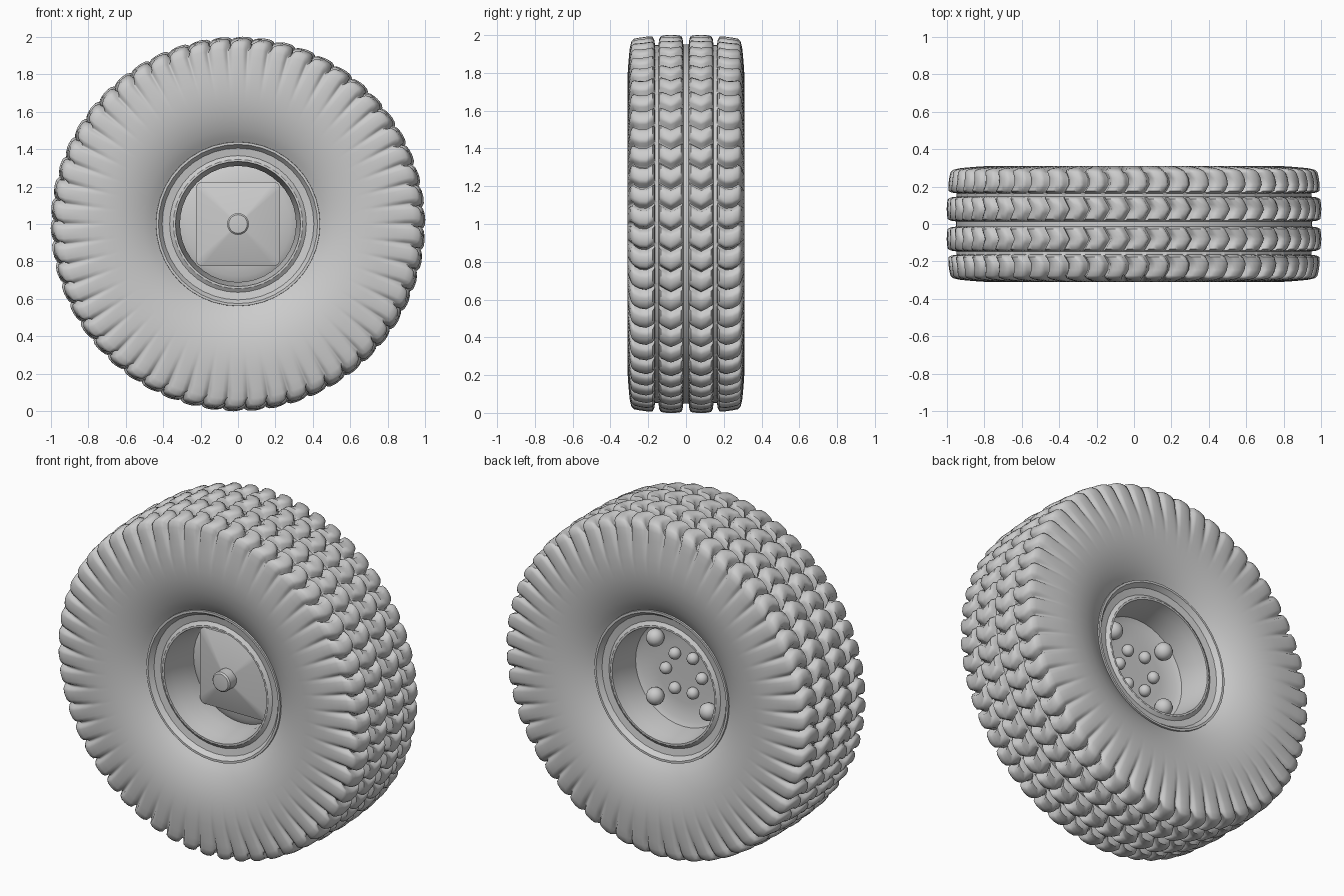
import bpy, bmesh, math
from mathutils import Matrix, Vector

if "Cube" in bpy.data.objects:
    bpy.data.objects.remove(bpy.data.objects["Cube"])

CZ = 1.0        # axle height
BLOCKS = 54     # tread blocks per rib


def finish(name, bm, angle=35):
    bmesh.ops.recalc_face_normals(bm, faces=bm.faces)
    me = bpy.data.meshes.new(name)
    bm.to_mesh(me)
    bm.free()
    ob = bpy.data.objects.new(name, me)
    bpy.context.collection.objects.link(ob)
    bpy.ops.object.select_all(action='DESELECT')
    ob.select_set(True)
    bpy.context.view_layer.objects.active = ob
    bpy.ops.object.shade_smooth_by_angle(angle=math.radians(angle))
    return ob


def skin(bm, rings, close=False):
    n = len(rings[0])
    pairs = list(zip(rings, rings[1:]))
    if close:
        pairs.append((rings[-1], rings[0]))
    for a, b in pairs:
        for i in range(n):
            j = (i + 1) % n
            bm.faces.new((a[i], a[j], b[j], b[i]))


def ring(bm, y, r, seg):
    return [bm.verts.new((r * math.cos(2 * math.pi * i / seg), y,
                          CZ + r * math.sin(2 * math.pi * i / seg))) for i in range(seg)]


def lathe(name, profile, seg, close=False, angle=35):
    bm = bmesh.new()
    skin(bm, [ring(bm, y, r, seg) for y, r in profile], close)
    if not close:
        for y_r in (profile[0], profile[-1]):
            if y_r[1] < 0.1:
                vs = [v for v in bm.verts if abs(v.co.y - y_r[0]) < 1e-5
                      and abs(math.hypot(v.co.x, v.co.z - CZ) - y_r[1]) < 1e-4]
                bm.faces.new(vs)
    return finish(name, bm, angle)


# Tyre: half profile as (y, radius, gap depth, sideways gap depth, chevron shift)
half = [
    (0.000, 0.950, 0, 0, 0), (0.014, 0.950, 0, 0, 0), (0.018, 0.980, 0.025, 0, 0),
    (0.026, 0.996, 0.042, 0, 0.05), (0.055, 1.000, 0.045, 0, 0.2),
    (0.080, 1.000, 0.045, 0, 0.32), (0.105, 1.000, 0.045, 0, 0.2),
    (0.133, 0.995, 0.042, 0, 0.05), (0.142, 0.978, 0.025, 0, 0),
    (0.146, 0.948, 0, 0, 0), (0.164, 0.948, 0, 0, 0),
    (0.168, 0.975, 0.025, 0, 0), (0.177, 0.992, 0.043, 0, 0.08),
    (0.210, 0.992, 0.047, 0, 0.25), (0.245, 0.987, 0.048, 0, 0.22),
    (0.275, 0.981, 0.045, 0.005, 0.1), (0.289, 0.968, 0.035, 0.015, 0.04),
    (0.297, 0.935, 0.015, 0.020, 0), (0.302, 0.890, 0, 0.015, 0),
    (0.306, 0.840, 0, 0.008, 0), (0.310, 0.780, 0, 0.002, 0),
    (0.310, 0.710, 0, 0, 0), (0.303, 0.640, 0, 0, 0), (0.287, 0.570, 0, 0, 0),
    (0.262, 0.505, 0, 0, 0), (0.240, 0.465, 0, 0, 0), (0.220, 0.435, 0, 0, 0),
]
full = [(-y, *rest) for y, *rest in reversed(half[1:])] + half
# One tread pitch: (fraction of pitch, how far the surface drops into the gap)
pitch = [(0.0, 1.0), (0.07, 0.85), (0.13, 0.25), (0.28, 0.04), (0.5, 0.0),
         (0.72, 0.08), (0.87, 0.3), (0.94, 0.85)]

bm = bmesh.new()
rings = []
for y, r, depth, side, shift in full:
    row = []
    for b in range(BLOCKS):
        for u, gap in pitch:
            a = (b + u - shift) * 2 * math.pi / BLOCKS
            rr = r - depth * gap
            yy = y - math.copysign(side * gap, y)
            row.append(bm.verts.new((rr * math.cos(a), yy, CZ + rr * math.sin(a))))
    rings.append(row)
skin(bm, rings)
finish("tyre", bm, 50)

# Rim: lipped ring on both sides joined by the barrel
edge = [(0.205, 0.440), (0.232, 0.438), (0.232, 0.425), (0.205, 0.405),
        (0.198, 0.365), (0.212, 0.345), (0.212, 0.334), (0.150, 0.325), (0.060, 0.310)]
outer = [(-y, r) for y, r in edge] + [(y, r) for y, r in reversed(edge)]
lathe("rim", outer, 40)

# Wheel disc closing the barrel
lathe("wheel_disc", [(0.030, 0.314), (0.012, 0.28), (0.005, 0.18), (0.005, 0.03)], 40)

# Pyramid hub cap with rounded square base
def rounded_square(bm, h, c, y):
    vs = []
    for k in range(4):
        q = math.pi / 2 * k
        cx = (h - c) * (1 if k in (0, 3) else -1)
        cz = (h - c) * (1 if k in (0, 1) else -1)
        for s in range(5):
            a = q + math.pi / 2 * s / 4
            vs.append(bm.verts.new((cx + c * math.cos(a), y, CZ + cz + c * math.sin(a))))
    return vs


bm = bmesh.new()
loops = [rounded_square(bm, h, c, y) for h, c, y in
         ((0.225, 0.035, 0.004), (0.225, 0.035, -0.035), (0.03, 0.005, -0.105))]
skin(bm, loops)
bm.faces.new(loops[0])
bm.faces.new(loops[-1])
finish("hub_pyramid", bm, 20)

# Axle stub
lathe("axle_stub", [(-0.06, 0.058), (-0.155, 0.058), (-0.163, 0.05), (-0.165, 0.03)], 20)


# Rounded bolts on the back of the disc
def bolt(name, x, z, r, y):
    bm = bmesh.new()
    bmesh.ops.create_uvsphere(bm, u_segments=14, v_segments=9, radius=r)
    bmesh.ops.transform(bm, verts=bm.verts, matrix=Matrix.Translation(Vector((x, y, CZ + z))))
    shank = bmesh.ops.create_cone(bm, cap_ends=True, segments=12, radius1=r * 0.7,
                                  radius2=r * 0.7, depth=y)["verts"]
    bmesh.ops.transform(bm, verts=shank, matrix=Matrix.Translation((x, y / 2, CZ + z))
                        @ Matrix.Rotation(math.pi / 2, 4, 'X'))
    finish(name, bm)


for i in range(6):
    a = math.pi / 3 * i
    bolt(f"small_bolt_{i + 1}", 0.118 * math.cos(a), 0.118 * math.sin(a), 0.034, 0.02)
for i in range(4):
    a = math.pi / 4 + math.pi / 2 * i
    bolt(f"large_bolt_{i + 1}", 0.245 * math.cos(a), 0.245 * math.sin(a), 0.05, 0.04)
